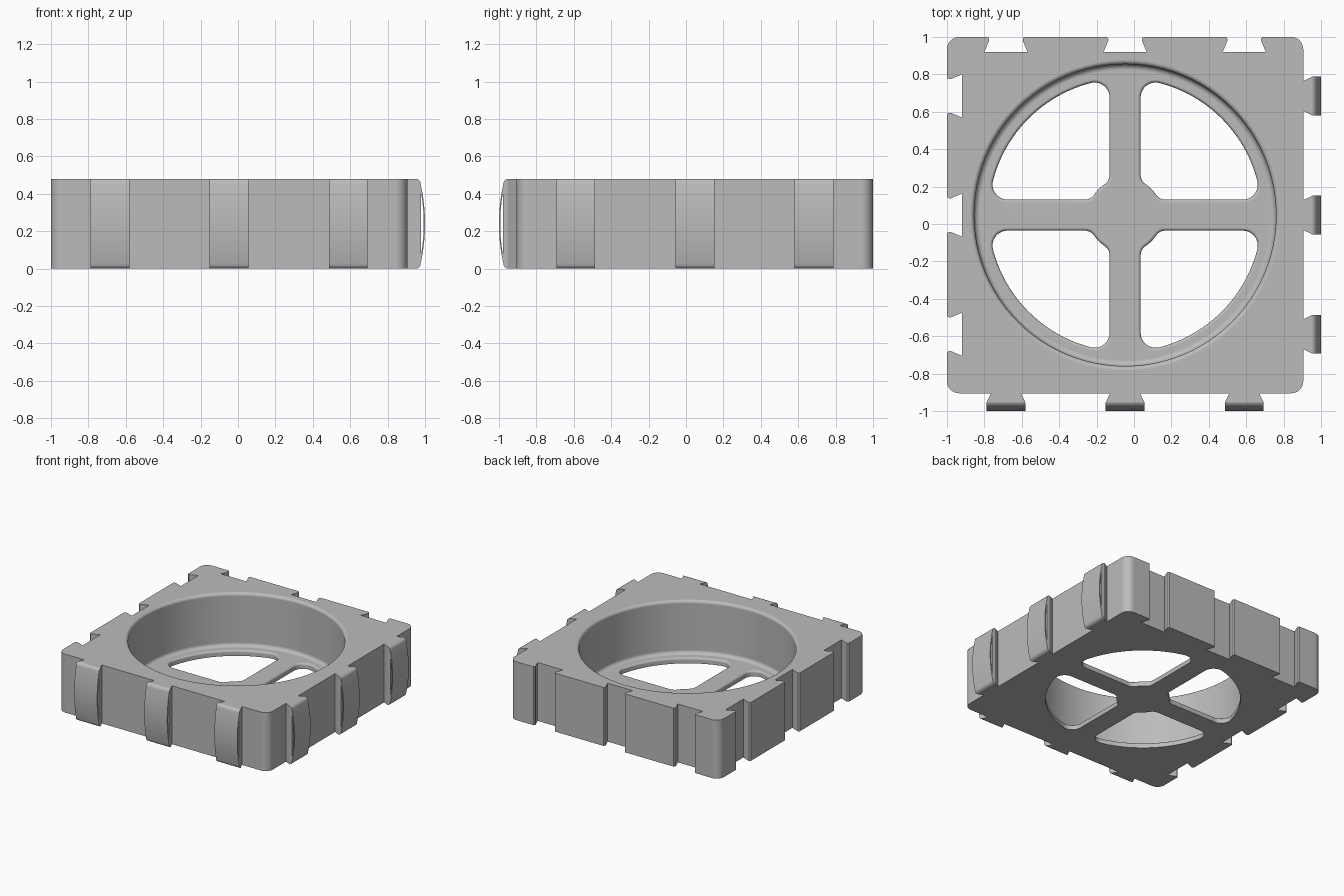
import bpy, bmesh, math
from math import pi, sin, cos, atan2, sqrt
from mathutils import Vector

if "Cube" in bpy.data.objects:
    bpy.data.objects.remove(bpy.data.objects["Cube"])

HALF, HEIGHT, FLOOR = 0.9525, 0.48, 0.045
CENTRE = Vector((-0.0475, 0.0475, 0))
PITCH = 0.637

grey = bpy.data.materials.new("plain_grey")
grey.use_nodes = True
grey.diffuse_color = (0.5, 0.5, 0.5, 1)
grey.node_tree.nodes["Principled BSDF"].inputs["Base Color"].default_value = (0.5, 0.5, 0.5, 1)


def arc(cx, cy, r, start, end, n):
    return [(cx + r * cos(start + (end - start) * i / n),
             cy + r * sin(start + (end - start) * i / n)) for i in range(n + 1)]


def loft(name, rings):
    """Closed solid through rings of equal point count."""
    bm = bmesh.new()
    loops = [[bm.verts.new(p) for p in ring] for ring in rings]
    for a, b in zip(loops, loops[1:]):
        for i in range(len(a)):
            j = (i + 1) % len(a)
            bm.faces.new((a[i], a[j], b[j], b[i]))
    bm.faces.new(loops[0])
    bm.faces.new(loops[-1])
    bmesh.ops.recalc_face_normals(bm, faces=bm.faces)
    mesh = bpy.data.meshes.new(name)
    bm.to_mesh(mesh)
    bm.free()
    mesh.materials.append(grey)
    ob = bpy.data.objects.new(name, mesh)
    bpy.context.collection.objects.link(ob)
    ob.location = CENTRE
    return ob


def at_z(points, z):
    return [(x, y, z) for x, y in points]


def activate(ob):
    bpy.ops.object.select_all(action='DESELECT')
    ob.select_set(True)
    bpy.context.view_layer.objects.active = ob


def cut(ob, cutter):
    cutter.hide_render = True
    bpy.context.view_layer.update()
    mod = ob.modifiers.new("cut", 'BOOLEAN')
    mod.operation, mod.solver, mod.object = 'DIFFERENCE', 'EXACT', cutter
    activate(ob)
    bpy.ops.object.modifier_apply(modifier=mod.name)
    bpy.data.objects.remove(cutter)


def smooth(ob):
    activate(ob)
    bpy.ops.object.shade_smooth_by_angle(angle=math.radians(30))
    mod = ob.modifiers.new("even_shading", 'WEIGHTED_NORMAL')
    mod.keep_sharp = True


# Block outline: rounded square with dovetail sockets along back and left
def block_outline(radius=0.065):
    socket = [(0.097, 0), (0.09, 0.01), (0.09, 0.02), (0.115, 0.08)]
    edge = []
    for k in (1, 0, -1):
        edge += [(k * PITCH + s, HALF - d) for s, d in socket]
        edge += [(k * PITCH - s, HALF - d) for s, d in reversed(socket)]
    c = HALF - radius
    points = arc(-c, -c, radius, pi, 1.5 * pi, 8)
    points += arc(c, -c, radius, 1.5 * pi, 2 * pi, 8)
    points += arc(c, c, radius, 0, pi / 2, 8)
    points += edge
    points += arc(-c, c, radius, pi / 2, pi, 8)
    points += [(-y, x) for x, y in edge]
    return points


outline = block_outline()
block = loft("block", [at_z(outline, 0), at_z(outline, HEIGHT)])

# Round well with a filleted rim and floor
R, LOW, TOP = 0.807, 0.03, 0.024
profile = arc(R - LOW, FLOOR + LOW, LOW, -pi / 2, 0, 6)
profile += arc(R + TOP, HEIGHT - TOP, TOP, pi, pi / 2, 6)
profile.append((R + TOP, HEIGHT + 0.1))
cut(block, loft("well_cutter",
                [at_z(arc(0, 0, r, 0, 2 * pi, 96)[:-1], z) for r, z in profile]))


# One quarter opening in the floor, grown outward by an offset
def opening(grow):
    outer, arm, corner = 0.73 + grow, 0.083 - grow, 0.08 + grow
    hub, blend = 0.198 - grow, 0.06 + grow
    bx = arm + blend
    by = sqrt((hub + blend) ** 2 - bx ** 2)
    cx = arm + corner
    cy = sqrt((outer - corner) ** 2 - cx ** 2)
    tb, tc = atan2(by, bx), atan2(cy, cx)
    half = arc(0, 0, hub, pi / 4, tb, 4)
    half += arc(bx, by, blend, tb + pi, pi, 6)[1:]
    half += arc(cx, cy, corner, pi, tc, 10)
    half += arc(0, 0, outer, tc, pi / 4, 12)[1:]
    return half + [(y, x) for x, y in reversed(half[1:-1])]


EDGE = 0.016
levels = [(0, -0.1)]
levels += [(EDGE + x, FLOOR - EDGE + z) for x, z in arc(0, 0, EDGE, pi, pi / 2, 4)]
levels.append((EDGE, FLOOR + 0.05))
for sx in (1, -1):
    for sy in (1, -1):
        cut(block, loft("opening_cutter",
                        [[(x * sx, y * sy, z) for x, y in opening(g)] for g, z in levels]))
smooth(block)

# Dovetail tabs on front and right: flared root plus a bowed springy face
MID, ROOT, WIDE = HEIGHT / 2, 0.05, 0.104


def bow(peak, reach, n=16):
    """Depth and height along a shallow outward curve."""
    heights = [reach * (2 * i / n - 1) for i in range(n + 1)]
    return [(peak - 0.52 * h * h, MID + h) for h in heights]


def across(points, half):
    return [[(s * half, -HALF - d, z) for d, z in points] for s in (-1, 1)]


face_curve = bow(0.095, 0.212)
nose = [(ROOT, 0), (0.062, 0.006), (0.069, 0.015)]
face_profile = nose + face_curve + [(d, HEIGHT - z) for d, z in reversed(nose)]
tab_face = loft("tab_face", across(face_profile, WIDE))
slit = bow(0.088, sqrt((0.088 - 0.073) / 0.52))
cut(tab_face, loft("slit_cutter", across(slit, WIDE + 0.05)))
smooth(tab_face)

root_plan = [(-0.08, -HALF), (0.08, -HALF), (WIDE, -HALF - ROOT), (-WIDE, -HALF - ROOT)]
tab_root = loft("tab_root", [at_z(root_plan, 0), at_z(root_plan, HEIGHT)])

for part in (tab_face, tab_root):
    for side, turn in (("front", 0), ("right", pi / 2)):
        for k in (-1, 0, 1):
            ob = part.copy()
            ob.name = f"{side}_{part.name}_{k + 2}"
            bpy.context.collection.objects.link(ob)
            shift = Vector((k * PITCH, 0, 0)) if turn == 0 else Vector((0, k * PITCH, 0))
            ob.rotation_euler.z = turn
            ob.location = CENTRE + shift
for part in (tab_face, tab_root):
    bpy.data.objects.remove(part)
